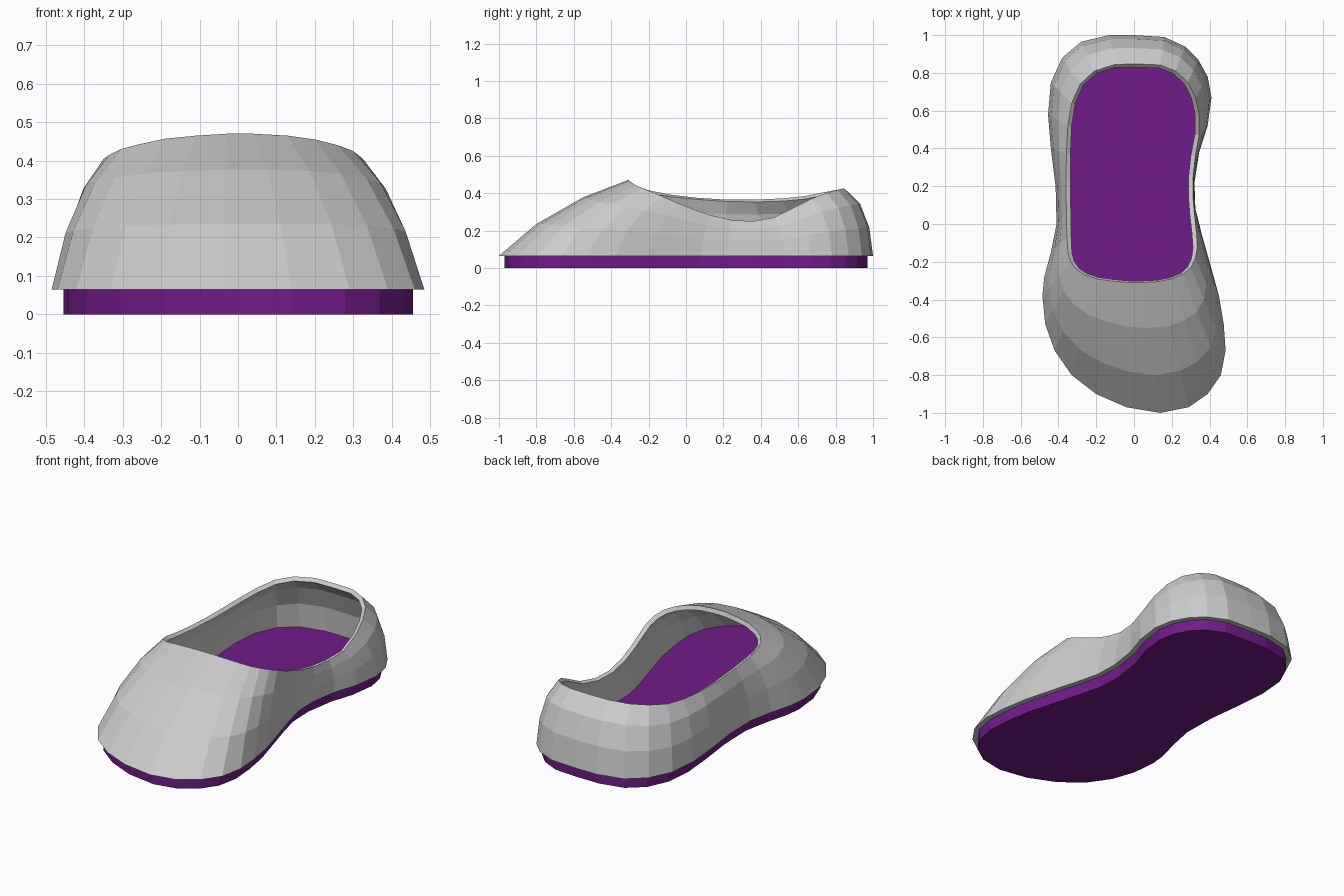
import bpy, bmesh
from mathutils import Vector

if "Cube" in bpy.data.objects:
    bpy.data.objects.remove(bpy.data.objects["Cube"])

SOLE_H = 0.065
WALL = 0.025
LIP = 0.03

# Footprint of the upper (x, y), counter-clockwise from the toe
foot = [(.14, -1), (.29, -.97), (.39, -.9), (.46, -.8), (.485, -.67), (.475, -.53), (.45, -.38),
        (.40, -.2), (.36, -.06), (.325, .08), (.32, .22), (.345, .38), (.39, .52), (.41, .67),
        (.39, .78), (.34, .87), (.27, .94), (.16, .99), (0, 1), (-.13, 1), (-.28, .965),
        (-.38, .88), (-.44, .75), (-.455, .58), (-.44, .4), (-.415, .2), (-.41, 0), (-.44, -.15),
        (-.475, -.28), (-.485, -.38), (-.47, -.53), (-.42, -.67), (-.33, -.8), (-.2, -.9), (-.04, -.97)]

# Matching points on the rim of the opening (x, y, z)
rim = [(.04, -.31, .47), (.13, -.305, .465), (.2, -.29, .455), (.26, -.265, .44), (.30, -.23, .425),
       (.325, -.18, .405), (.335, -.12, .38), (.33, -.04, .345), (.32, .05, .31), (.313, .14, .28),
       (.313, .25, .255), (.325, .36, .25), (.345, .47, .27), (.345, .58, .325), (.325, .67, .37),
       (.285, .75, .40), (.22, .81, .417), (.14, .842, .425), (.02, .847, .425), (-.1, .845, .425),
       (-.21, .81, .418), (-.285, .74, .405), (-.33, .64, .385), (-.35, .52, .372), (-.358, .37, .365),
       (-.36, .22, .365), (-.358, .06, .375), (-.355, -.07, .39), (-.35, -.15, .405), (-.335, -.2, .415),
       (-.305, -.24, .43), (-.26, -.27, .442), (-.19, -.292, .457), (-.11, -.303, .465), (-.03, -.31, .47)]
N = len(foot)


def inset(points, d):
    """Move a counter-clockwise outline inwards by d."""
    out = []
    for i, p in enumerate(points):
        t = Vector(points[(i + 1) % N]) - Vector(points[i - 1])
        out.append(Vector(p) + Vector((-t.y, t.x)).normalized() * d)
    return out


def bridge(bm, a, b):
    for i in range(N):
        j = (i + 1) % N
        bm.faces.new((a[i], a[j], b[j], b[i]))


def finish(bm, name, material=None):
    bmesh.ops.recalc_face_normals(bm, faces=bm.faces[:])
    mesh = bpy.data.meshes.new(name)
    bm.to_mesh(mesh)
    bm.free()
    obj = bpy.data.objects.new(name, mesh)
    bpy.context.collection.objects.link(obj)
    if material:
        mesh.materials.append(material)


inner_foot = inset(foot, LIP)

# Upper: bulging wall lofted from footprint to rim, with an inner lining
bm = bmesh.new()
rings = []
for toe, heel, up in ((0, 0, 0), (.29, .13, .42), (.65, .45, .77), (1, 1, 1)):
    ring = []
    for f, r in zip(foot, rim):
        s = (f[1] + 1) / 2
        k = toe + (heel - toe) * s
        ring.append(bm.verts.new((f[0] + (r[0] - f[0]) * k,
                                  f[1] + (r[1] - f[1]) * k,
                                  SOLE_H + (r[2] - SOLE_H) * up)))
    rings.append(ring)
for a, b in zip(rings, rings[1:]):
    bridge(bm, a, b)
bm.normal_update()
lining = [[bm.verts.new((p.x, p.y, SOLE_H)) for p in inner_foot]]
for ring in rings[1:]:
    lining.append([bm.verts.new(v.co - v.normal * WALL) for v in ring])
for a, b in zip(lining, lining[1:]):
    bridge(bm, b, a)
bridge(bm, rings[-1], lining[-1])
bridge(bm, lining[0], rings[0])
finish(bm, "shoe_upper")

# Sole: slab just inside the upper's edge
purple = bpy.data.materials.new("purple_sole")
purple.diffuse_color = (.165, .011, .25, 1)
purple.use_nodes = True
purple.node_tree.nodes["Principled BSDF"].inputs["Base Color"].default_value = purple.diffuse_color
bm = bmesh.new()
low = [bm.verts.new((p.x, p.y, 0)) for p in inner_foot]
top = [bm.verts.new((p.x, p.y, SOLE_H)) for p in inner_foot]
bridge(bm, low, top)
bm.faces.new(low[::-1])
bm.faces.new(top)
finish(bm, "shoe_sole", purple)
